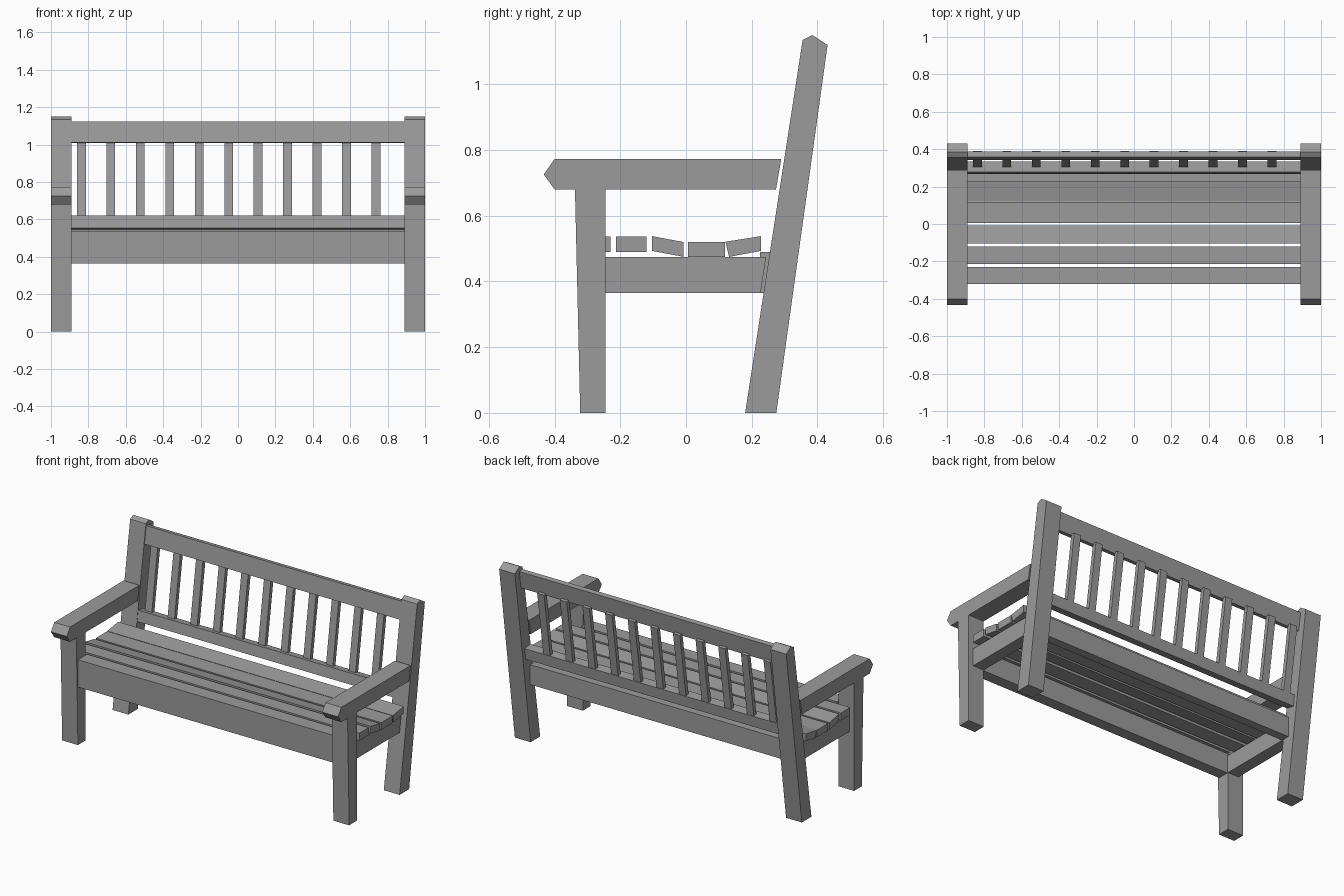
import bpy
import bmesh

if "Cube" in bpy.data.objects:
    bpy.data.objects.remove(bpy.data.objects["Cube"])

wood = bpy.data.materials.new("dark_grey_wood")
wood.diffuse_color = (0.33, 0.33, 0.33, 1)
wood.use_nodes = True
wood.node_tree.nodes["Principled BSDF"].inputs["Base Color"].default_value = wood.diffuse_color


def extrude(name, profile, x0, x1):
    """Solid made by sweeping a (y, z) profile from x0 to x1."""
    bm = bmesh.new()
    a = [bm.verts.new((x0, y, z)) for y, z in profile]
    b = [bm.verts.new((x1, y, z)) for y, z in profile]
    n = len(profile)
    bm.faces.new(a)
    bm.faces.new(b[::-1])
    for i in range(n):
        j = (i + 1) % n
        bm.faces.new((a[i], b[i], b[j], a[j]))
    bmesh.ops.recalc_face_normals(bm, faces=bm.faces)
    mesh = bpy.data.meshes.new(name)
    bm.to_mesh(mesh)
    bm.free()
    mesh.materials.append(wood)
    obj = bpy.data.objects.new(name, mesh)
    bpy.context.collection.objects.link(obj)
    return obj


def pair(name, profile, x0, x1):
    """The same part on the right and the left side."""
    extrude(name + "_right", profile, x0, x1)
    extrude(name + "_left", profile, -x1, -x0)


def rect(y0, y1, z0, z1):
    return [(y0, z0), (y1, z0), (y1, z1), (y0, z1)]


LEAN = 0.15  # backward lean of the backrest, y per z


def leaning(y, z, depth, height):
    """Leaning rectangle; (y, z) is its front bottom corner."""
    dy = LEAN * height
    dz = -LEAN * depth
    return [(y, z), (y + depth, z + dz),
            (y + depth + dy, z + height + dz), (y + dy, z + height)]


# Legs, armrests and side rails
pair("front_leg", [(-0.322, 0), (-0.245, 0), (-0.245, 0.68), (-0.338, 0.68)], 0.89, 1.0)
pair("back_leg", [(0.18, 0), (0.275, 0), (0.431, 1.12), (0.385, 1.15), (0.355, 1.135)], 0.89, 1.0)
pair("armrest", [(-0.433, 0.726), (-0.40, 0.68), (0.274, 0.68), (0.29, 0.773), (-0.40, 0.773)], 0.89, 1.0)
pair("side_rail", [(-0.245, 0.365), (0.227, 0.365), (0.244, 0.475), (-0.245, 0.475)], 0.89, 0.967)

# Seat rails
extrude("front_seat_rail", rect(-0.322, -0.25, 0.365, 0.49), -0.89, 0.89)
extrude("back_seat_rail", rect(0.226, 0.28, 0.365, 0.49), -0.89, 0.89)

# Seat slats following a shallow dip
extrude("front_seat_slat", rect(-0.322, -0.23, 0.49, 0.537), -0.89, 0.89)
slats = [
    rect(-0.213, -0.12, 0.49, 0.537),
    [(-0.103, 0.493), (-0.007, 0.475), (-0.007, 0.52), (-0.103, 0.538)],
    rect(0.006, 0.118, 0.475, 0.52),
    [(0.131, 0.475), (0.228, 0.493), (0.228, 0.538), (0.12, 0.521)],
]
for i, profile in enumerate(slats):
    extrude(f"seat_slat_{i + 1}", profile, -0.995, 0.995)

# Backrest rails
extrude("lower_back_rail", [(0.267, 0.553), (0.325, 0.541), (0.333, 0.611), (0.278, 0.62)], -0.89, 0.89)
extrude("top_back_rail", leaning(0.341, 1.012, 0.03, 0.11), -0.89, 0.89)

# Upright backrest slats
for i in range(11):
    x = -0.838 + 0.1577 * i
    extrude(f"back_slat_{i + 1}", leaning(0.303, 0.60, 0.025, 0.42), x - 0.024, x + 0.024)
